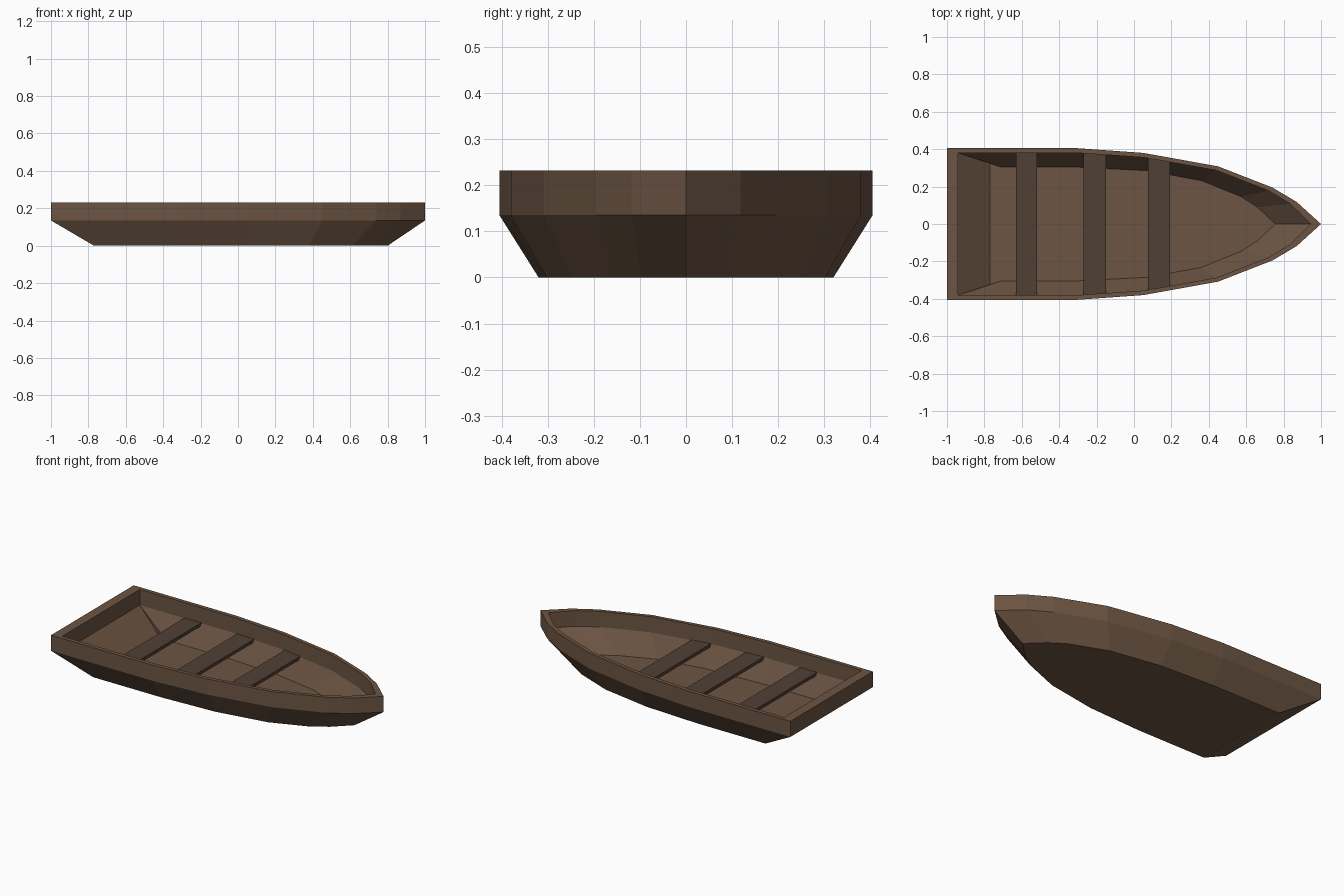
import bpy, bmesh

if "Cube" in bpy.data.objects:
    bpy.data.objects.remove(bpy.data.objects["Cube"])


def material(name, rgb):
    m = bpy.data.materials.new(name)
    m.diffuse_color = (*rgb, 1)
    m.use_nodes = True
    m.node_tree.nodes["Principled BSDF"].inputs["Base Color"].default_value = m.diffuse_color
    return m


def finish(name, bm, mat):
    bmesh.ops.remove_doubles(bm, verts=bm.verts, dist=1e-5)
    bmesh.ops.recalc_face_normals(bm, faces=bm.faces)
    mesh = bpy.data.meshes.new(name)
    bm.to_mesh(mesh)
    bm.free()
    mesh.materials.append(mat)
    bpy.context.collection.objects.link(bpy.data.objects.new(name, mesh))


hull_wood = material("hull_wood", (0.15, 0.09, 0.056))
seat_wood = material("seat_wood", (0.08, 0.051, 0.036))

# Half outlines from stern to bow; the first two points form the stern corner
bottom = [(-.77, .32), (-.77, .32), (-.3, .32), (.06, .302), (.38, .247), (.61, .157), (.70, .096), (.80, 0)]
outer = [(-1, .405), (-1, .405), (-.3, .405), (.05, .38), (.45, .308), (.74, .195), (.87, .118), (1, 0)]
inner = [(-.94, .38), (-.94, .38), (-.3, .38), (.05, .356), (.44, .287), (.72, .178), (.835, .108), (.945, 0)]
floor = [(-.77, .325), (-.71, .304), (-.3, .304), (.07, .285), (.36, .232), (.57, .147), (.66, .09), (.755, 0)]

# Hull: stacked outlines, up the outside, over the rim and down the inside
levels = [(bottom, 0), (outer, .135), (outer, .232), (inner, .232), (inner, .135), (floor, .01)]
bm = bmesh.new()
rings = []
for half, z in levels:
    loop = half + [(x, -y) for x, y in reversed(half[:-1])]
    rings.append([bm.verts.new((x, y, z)) for x, y in loop])
for a, b in zip(rings, rings[1:]):
    n = len(a)
    for i in range(n):
        j = (i + 1) % n
        bm.faces.new((a[i], a[j], b[j], b[i]))
bm.faces.new(rings[0])
bm.faces.new(rings[-1])
finish("hull", bm, hull_wood)


def half_width(x):
    for (x0, y0), (x1, y1) in zip(inner[1:], inner[2:]):
        if x0 <= x <= x1:
            return y0 + (y1 - y0) * (x - x0) / (x1 - x0)


# Seats: planks trimmed to the inside of the hull
for k, (x0, x1) in enumerate([(-.632, -.518), (-.27, -.15), (.075, .193)]):
    bm = bmesh.new()
    outline = [(x0, -half_width(x0)), (x1, -half_width(x1)), (x1, half_width(x1)), (x0, half_width(x0))]
    base = bm.faces.new([bm.verts.new((x, y, .118)) for x, y in outline])
    top = bmesh.ops.extrude_face_region(bm, geom=[base])["geom"]
    bmesh.ops.translate(bm, vec=(0, 0, .02), verts=[v for v in top if isinstance(v, bmesh.types.BMVert)])
    if not any(f.normal.z < 0 and all(abs(v.co.z - .118) < 1e-5 for v in f.verts) for f in bm.faces):
        if not base.is_valid:
            bmesh.ops.holes_fill(bm, edges=bm.edges)
    finish(f"seat_{k + 1}", bm, seat_wood)
